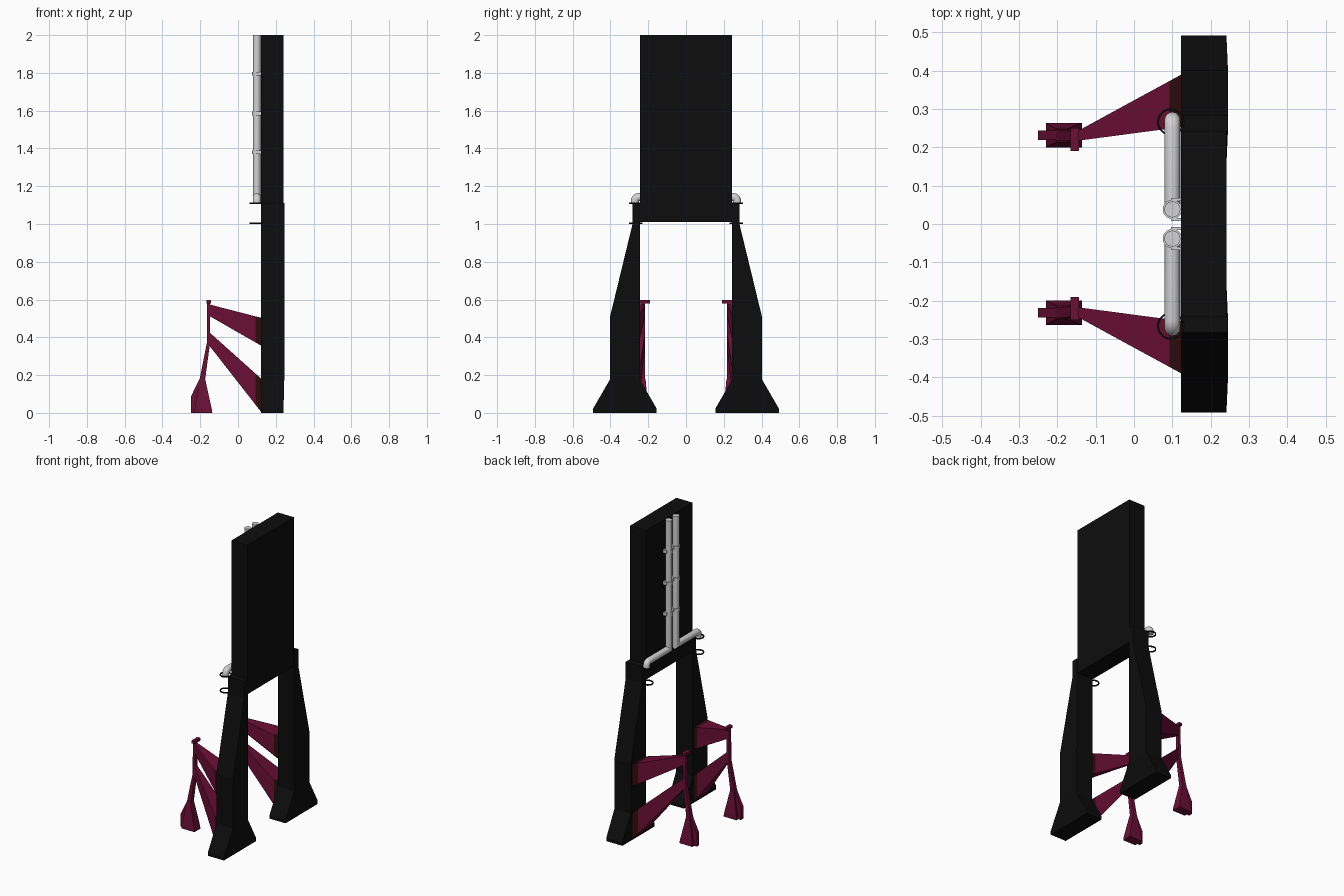
import bpy, bmesh, math
from mathutils import Vector

cube = bpy.data.objects.get("Cube")
if cube:
    bpy.data.objects.remove(cube, do_unlink=True)


def material(name, rgb, rough=0.6):
    m = bpy.data.materials.new(name)
    m.use_nodes = True
    m.diffuse_color = (*rgb, 1)
    bsdf = m.node_tree.nodes["Principled BSDF"]
    bsdf.inputs["Base Color"].default_value = (*rgb, 1)
    bsdf.inputs["Roughness"].default_value = rough
    return m


BLACK = material("black", (0.004, 0.004, 0.004))
MAROON = material("maroon", (0.15, 0.005, 0.036))
BROWN = material("dark brown", (0.028, 0.004, 0.004))
GREY = material("light grey", (0.65, 0.65, 0.65))


def finish(name, bm, mat, smooth=False):
    bmesh.ops.recalc_face_normals(bm, faces=bm.faces)
    me = bpy.data.meshes.new(name)
    bm.to_mesh(me)
    bm.free()
    me.materials.append(mat)
    ob = bpy.data.objects.new(name, me)
    bpy.context.collection.objects.link(ob)
    if smooth:
        bpy.ops.object.select_all(action='DESELECT')
        ob.select_set(True)
        bpy.context.view_layer.objects.active = ob
        bpy.ops.object.shade_smooth_by_angle(angle=math.radians(40))
    return ob


def loft(name, rings, mat, smooth=False):
    """Skin a list of equal-length point loops and cap both ends."""
    bm = bmesh.new()
    loops = [[bm.verts.new(p) for p in ring] for ring in rings]
    n = len(loops[0])
    for a, b in zip(loops, loops[1:]):
        for i in range(n):
            j = (i + 1) % n
            bm.faces.new((a[i], a[j], b[j], b[i]))
    bm.faces.new(loops[0])
    bm.faces.new(loops[-1])
    return finish(name, bm, mat, smooth)


def rect_z(x0, x1, y0, y1, z):
    return [(x0, y0, z), (x1, y0, z), (x1, y1, z), (x0, y1, z)]


def rect_x(x, y0, y1, z0, z1):
    return [(x, y0, z0), (x, y1, z0), (x, y1, z1), (x, y0, z1)]


def box(name, x, y, z, mat):
    return loft(name, [rect_z(*x, *sorted(y), h) for h in z], mat)


def tube(name, path, r, mat, sides=16):
    """Round pipe along a path lying in a plane of constant x."""
    pts = [Vector(p) for p in path]
    rings = []
    for i, p in enumerate(pts):
        d0 = (p - pts[i - 1]).normalized() if i else (pts[1] - p).normalized()
        d1 = (pts[i + 1] - p).normalized() if i + 1 < len(pts) else d0
        u = Vector((1, 0, 0))
        v = (d0 + d1).normalized().cross(u)
        v /= (d0 + d1).normalized().dot(d0)
        rings.append([p + r * (math.cos(a) * u + math.sin(a) * v)
                      for a in (2 * math.pi * k / sides for k in range(sides))])
    return loft(name, rings, mat, True)


def band(name, x, y, z0, z1, r0, r1, mat, sides=20):
    """Hollow ring with a rectangular section."""
    bm = bmesh.new()
    prof = [(r0, z0), (r1, z0), (r1, z1), (r0, z1)]
    loops = []
    for k in range(sides):
        a = 2 * math.pi * k / sides
        loops.append([bm.verts.new((x + r * math.cos(a), y + r * math.sin(a), z)) for r, z in prof])
    for k in range(sides):
        a, b = loops[k], loops[(k + 1) % sides]
        for i in range(4):
            j = (i + 1) % 4
            bm.faces.new((a[i], a[j], b[j], b[i]))
    return finish(name, bm, mat, True)


def lerp(a, b, t):
    return [tuple(Vector(p).lerp(Vector(q), t)) for p, q in zip(a, b)]


# tall back panel
box("back_panel", (0.123, 0.241), (-0.243, 0.243), (1.01, 2.0), BLACK)

for side, s in (("left", 1), ("right", -1)):
    def ring(x0, x1, y0, y1, z):
        return rect_z(x0, x1, s * y0, s * y1, z)

    # main leg with flared foot
    loft(side + "_main_leg", [
        ring(0.123, 0.241, 0.155, 0.492, 0.0),
        ring(0.123, 0.241, 0.155, 0.492, 0.022),
        ring(0.123, 0.245, 0.245, 0.402, 0.178),
        ring(0.123, 0.245, 0.243, 0.402, 0.51),
        ring(0.123, 0.245, 0.243, 0.283, 1.0),
        ring(0.123, 0.245, 0.241, 0.283, 1.11)], BLACK)

    # tapered braces, with a dark end piece against the main leg
    for level, near, far in (("upper", (0.515, 0.575), (0.355, 0.503)),
                             ("lower", (0.36, 0.43), (0.003, 0.18))):
        a = rect_x(-0.155, s * 0.216, s * 0.238, *near)
        b = rect_x(0.124, s * 0.253, s * 0.39, *far)
        mid = lerp(a, b, 0.885)
        loft(f"{side}_{level}_brace", [a, mid], MAROON)
        loft(f"{side}_{level}_brace_end", [mid, b], BROWN)

    # slim front post, top peg and foot
    loft(side + "_front_post", [
        ring(-0.205, -0.175, 0.216, 0.246, 0.17),
        ring(-0.165, -0.148, 0.216, 0.242, 0.37),
        ring(-0.163, -0.148, 0.216, 0.24, 0.585)], MAROON)
    box(side + "_top_peg", (-0.166, -0.144), (s * 0.19, s * 0.25), (0.578, 0.597), MAROON)
    loft(side + "_front_foot", [
        ring(-0.23, -0.136, 0.2, 0.263, 0.0),
        ring(-0.23, -0.139, 0.2, 0.263, 0.02),
        ring(-0.202, -0.174, 0.214, 0.248, 0.18)], MAROON)
    loft(side + "_front_toe", [
        ring(-0.25, -0.2, 0.219, 0.244, 0.0),
        ring(-0.25, -0.2, 0.219, 0.244, 0.085),
        ring(-0.204, -0.19, 0.219, 0.244, 0.18)], MAROON)

    # bent pipe running up the panel
    elbow = [(0.1, s * (0.25 + 0.021 * math.sin(a)), 1.121 + 0.021 * math.cos(a))
             for a in (math.pi / 8 * k for k in range(5))]
    tube(side + "_pipe", [(0.1, s * 0.038, 2.0), (0.1, s * 0.038, 1.142)] + elbow
         + [(0.1, s * 0.271, 1.108)], 0.021, GREY)

    # clamps holding the pipe
    for i, z in enumerate((1.38, 1.585, 1.795), 1):
        band(f"{side}_clamp_{i}", 0.1, s * 0.038, z - 0.01, z + 0.01, 0.02, 0.025, GREY)
        for end, y in (("inner", 0.012), ("outer", 0.064)):
            box(f"{side}_clamp_{i}_{end}_tab", (0.096, 0.124),
                (s * (y - 0.004), s * (y + 0.004)), (z - 0.01, z + 0.01), GREY)

    # open hoops beside the leg top
    for i, z in enumerate((1.005, 1.11), 1):
        band(f"{side}_hoop_{i}", 0.096, s * 0.266, z - 0.004, z + 0.004, 0.031, 0.036, BLACK)
